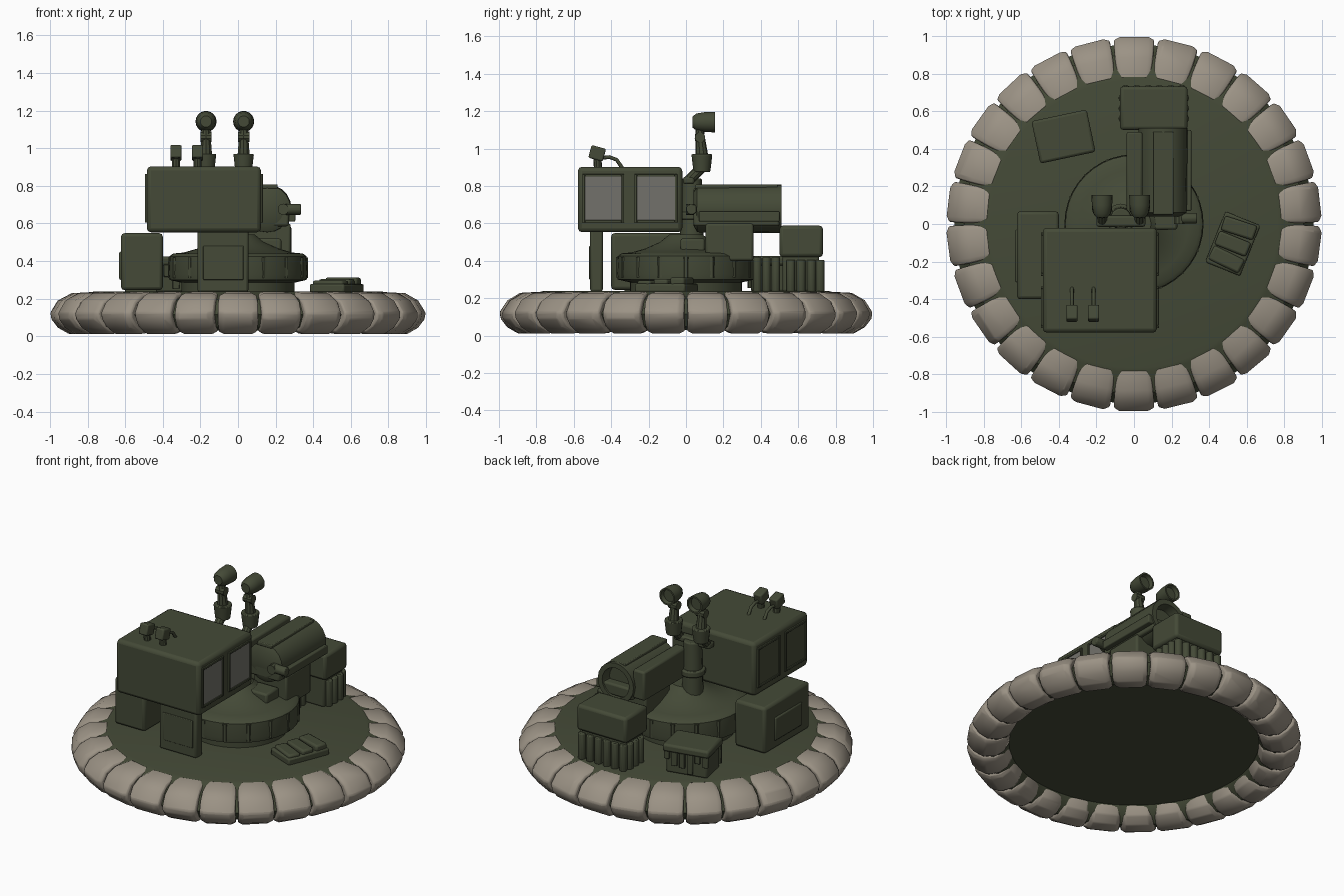
import bpy, bmesh, random
from math import sin, cos, pi, radians
from mathutils import Vector, Matrix

random.seed(4)
cube = bpy.data.objects.get("Cube")
if cube:
    bpy.data.objects.remove(cube)


def material(name, rgb):
    m = bpy.data.materials.new(name)
    m.use_nodes = True
    m.diffuse_color = (*rgb, 1)
    m.node_tree.nodes["Principled BSDF"].inputs["Base Color"].default_value = (*rgb, 1)
    return m


GREEN = material("olive green", (0.058, 0.068, 0.038))
STONE = material("warm grey stone", (0.33, 0.29, 0.235))
GLASS = material("grey window", (0.17, 0.165, 0.145))


def finish(name, bm, mat, bevel=0.0):
    bmesh.ops.recalc_face_normals(bm, faces=bm.faces)
    me = bpy.data.meshes.new(name)
    bm.to_mesh(me)
    bm.free()
    ob = bpy.data.objects.new(name, me)
    bpy.context.collection.objects.link(ob)
    me.materials.append(mat)
    if bevel:
        mod = ob.modifiers.new("Bevel", "BEVEL")
        mod.width, mod.segments, mod.limit_method = bevel, 2, "ANGLE"
    bpy.ops.object.select_all(action="DESELECT")
    ob.select_set(True)
    bpy.context.view_layer.objects.active = ob
    bpy.ops.object.shade_smooth_by_angle(angle=radians(35))


def box(name, x, y, z, mat=GREEN, bevel=0.012, turn=0, tilt=0):
    """Box from three (low, high) ranges, turned about its own centre."""
    bm = bmesh.new()
    bmesh.ops.create_cube(bm, size=1)
    size = Vector([r[1] - r[0] for r in (x, y, z)])
    mid = Vector([(r[0] + r[1]) / 2 for r in (x, y, z)])
    bm.transform(Matrix.Translation(mid) @ Matrix.Rotation(radians(turn), 4, "Z")
                 @ Matrix.Rotation(radians(tilt), 4, "X") @ Matrix.Diagonal((*size, 1)))
    finish(name, bm, mat, bevel)


def rod(name, a, b, r1, r2=None, sides=16, bevel=0.0):
    """Cylinder or cone between two points."""
    a, b = Vector(a), Vector(b)
    bm = bmesh.new()
    bmesh.ops.create_cone(bm, cap_ends=True, segments=sides, radius1=r1,
                          radius2=r1 if r2 is None else r2, depth=(b - a).length)
    q = (b - a).to_track_quat("Z", "Y").to_matrix().to_4x4()
    bm.transform(Matrix.Translation((a + b) / 2) @ q)
    finish(name, bm, GREEN, bevel)


def lathe(name, profile, sides, frame=Matrix()):
    """Spin an (r, z) profile about z, then place it with frame."""
    bm = bmesh.new()
    rings = [[bm.verts.new((r * cos(2 * pi * i / sides), r * sin(2 * pi * i / sides), z))
              for i in range(sides)] for r, z in profile]
    for lo, hi in zip(rings, rings[1:]):
        for i in range(sides):
            j = (i + 1) % sides
            bm.faces.new((lo[i], lo[j], hi[j], hi[i]))
    bm.faces.new(rings[0])
    bm.faces.new(rings[-1])
    bm.transform(frame)
    finish(name, bm, GREEN)


def cable(name, points, radius):
    cu = bpy.data.curves.new(name, "CURVE")
    cu.dimensions, cu.bevel_depth, cu.bevel_resolution = "3D", radius, 2
    sp = cu.splines.new("POLY")
    sp.points.add(len(points) - 1)
    for p, co in zip(sp.points, points):
        p.co = (*co, 1)
    ob = bpy.data.objects.new(name, cu)
    cu.materials.append(GREEN)
    bpy.context.collection.objects.link(ob)


# Round base: deck, hollow underside and a core behind the stones
lathe("base_disc", [(0.745, 0.11), (0.775, 0.06), (0.84, 0.03), (0.91, 0.05), (0.955, 0.115),
                    (0.9, 0.195), (0.79, 0.232), (0.765, 0.238)], 78)

# Ring of rounded stones
STONES = 26
SECTION = [(0.742, 0.11), (0.765, 0.05), (0.82, 0.014), (0.895, 0.01), (0.955, 0.045),
           (0.99, 0.09), (0.996, 0.125), (0.955, 0.19), (0.885, 0.23), (0.775, 0.236)]
for k in range(STONES):
    bm = bmesh.new()
    loops = []
    for side, shrink in ((-1, 0.86), (-0.72, 0.99), (0.72, 0.99), (1, 0.86)):
        loop = []
        for r, z in SECTION:
            rr = 0.86 + (r - 0.86) * shrink + random.uniform(-0.003, 0.003)
            zz = 0.12 + (z - 0.12) * shrink
            half = min(0.121 * rr - 0.005, 0.107)
            loop.append(bm.verts.new((rr, side * half, zz)))
        loops.append(loop)
    n = len(SECTION)
    for a, b in zip(loops, loops[1:]):
        for i in range(n):
            bm.faces.new((a[i], a[(i + 1) % n], b[(i + 1) % n], b[i]))
    bm.faces.new(loops[0])
    bm.faces.new(loops[-1])
    bm.transform(Matrix.Rotation(pi / 2 + 2 * pi * k / STONES, 4, "Z"))
    finish(f"stone_{k + 1}", bm, STONE, 0.008)

# Turntable with ribbed rim and low domed hub
lathe("turntable", [(0.3, 0.23), (0.3, 0.285), (0.365, 0.3), (0.37, 0.33), (0.365, 0.425),
                    (0.345, 0.44), (0.29, 0.445), (0.22, 0.465), (0.14, 0.5), (0.09, 0.54)], 40)
for k in range(16):
    a = 2 * pi * k / 16
    rod(f"rim_rib_{k + 1}", (0.358 * cos(a), 0.358 * sin(a), 0.31),
        (0.358 * cos(a), 0.358 * sin(a), 0.42), 0.016, sides=6)
rod("mast", (-0.07, 0.03, 0.48), (-0.07, 0.03, 0.84), 0.065, 0.055, 14, 0.008)
rod("mast_collar", (-0.07, 0.03, 0.62), (-0.07, 0.03, 0.66), 0.078, sides=14, bevel=0.008)
box("mast_bracket", (-0.2, 0.06), (-0.015, 0.045), (0.81, 0.85))

# Cabin with two framed panes on each side
box("cabin", (-0.485, 0.122), (-0.578, -0.02), (0.553, 0.903), bevel=0.022)
for x, mat, side in ((0.122, GLASS, "left"), (-0.485, GREEN, "right")):
    s = 1 if x > 0 else -1
    for i, (y0, y1) in enumerate(((-0.54, -0.345), (-0.262, -0.06))):
        box(f"{side}_pane_{i + 1}", (x - 0.003, x + 0.003), (y0, y1), (0.618, 0.85), mat, 0)
        for j, (fy, fz) in enumerate((((y0 - 0.014, y0), (0.604, 0.864)),
                                      ((y1, y1 + 0.014), (0.604, 0.864)),
                                      ((y0, y1), (0.604, 0.618)), ((y0, y1), (0.85, 0.864)))):
            box(f"{side}_frame_{i + 1}_{j + 1}", sorted((x - 0.01 * s, x + 0.01 * s)), fy, fz,
                bevel=0.003)
box("cabin_leg", (-0.215, 0.055), (-0.512, -0.445), (0.235, 0.57))
box("leg_panel", (-0.185, 0.03), (-0.518, -0.508), (0.3, 0.48), bevel=0.004)

# Roof sensors with cables
for i, x in enumerate((-0.33, -0.215)):
    rod(f"sensor_foot_{i + 1}", (x, -0.47, 0.89), (x, -0.475, 0.96), 0.022, sides=10)
    box(f"sensor_head_{i + 1}", (x - 0.03, x + 0.03), (-0.515, -0.435), (0.94, 1.01),
        bevel=0.008, tilt=-15)
    cable(f"sensor_cable_{i + 1}", [(x, -0.45, 0.95), (x, -0.41, 0.955), (x, -0.37, 0.94),
                                    (x, -0.34, 0.895)], 0.01)

# Pair of lamps on jointed stems
for i, x in enumerate((-0.17, 0.03)):
    rod(f"lamp_arm_{i + 1}", (x, 0.015, 0.83), (x, 0.085, 0.9), 0.028, sides=10)
    rod(f"lamp_base_{i + 1}", (x, 0.085, 0.875), (x, 0.085, 0.97), 0.045, 0.056, 14, 0.006)
    rod(f"lamp_stem_{i + 1}", (x, 0.085, 0.96), (x, 0.075, 1.06), 0.034, 0.026, 10)
    rod(f"lamp_joint_{i + 1}", (x - 0.03, 0.075, 1.06), (x + 0.03, 0.075, 1.06), 0.028, sides=10)
    rod(f"lamp_neck_{i + 1}", (x, 0.07, 1.05), (x, 0.08, 1.13), 0.024, sides=10)
    lathe(f"lamp_head_{i + 1}", [(0.03, -0.065), (0.046, -0.045), (0.054, 0.0), (0.056, 0.055),
                                 (0.046, 0.055), (0.04, 0.03)], 18,
          Matrix.Translation((x, 0.1, 1.142)) @ Matrix.Rotation(-pi / 2, 4, "X"))

# Launcher tube with pedestal and side gear
lathe("launcher_tube", [(0.09, -0.235), (0.125, -0.215), (0.13, 0.2), (0.13, 0.235),
                        (0.098, 0.235), (0.09, 0.17)], 20,
      Matrix.Translation((0.155, 0.275, 0.678)) @ Matrix.Rotation(-pi / 2, 4, "X"))
box("launcher_cradle", (0.04, 0.27), (0.04, 0.5), (0.585, 0.66))
box("launcher_top_rail", (0.1, 0.21), (0.05, 0.49), (0.785, 0.808), bevel=0.005)
box("launcher_side_case", (-0.04, 0.045), (0.04, 0.49), (0.6, 0.79))
box("launcher_step", (0.26, 0.305), (0.07, 0.5), (0.61, 0.665), bevel=0.006)
box("launcher_pedestal", (0.04, 0.28), (0.105, 0.36), (0.4, 0.6))
rod("sight_knob", (0.25, 0.03, 0.675), (0.335, 0.03, 0.675), 0.03, sides=10, bevel=0.006)
rod("sight_arm", (0.24, 0.0, 0.675), (0.24, 0.1, 0.675), 0.03, sides=10)
box("turntable_seat", (0.08, 0.23), (-0.03, 0.1), (0.43, 0.52))

# Side cabinet
box("side_cabinet", (-0.622, -0.4), (-0.4, 0.068), (0.245, 0.548), bevel=0.018)
box("cabinet_panel", (-0.632, -0.6), (-0.31, -0.03), (0.3, 0.45), bevel=0.008)
for y in (-0.3, -0.03):
    box("cabinet_foot", (-0.6, -0.43), (y - 0.03, y + 0.03), (0.232, 0.26), bevel=0.004)

# Rear equipment case with canisters along its sides
box("rear_case", (-0.055, 0.265), (0.515, 0.712), (0.235, 0.57), bevel=0.012)
box("rear_case_lid", (-0.075, 0.285), (0.5, 0.732), (0.42, 0.588), bevel=0.018)
for i in range(6):
    x = -0.045 + 0.06 * i
    rod(f"rear_canister_{i + 1}", (x, 0.716, 0.235), (x, 0.716, 0.405), 0.025, sides=10, bevel=0.006)
for side, x in (("left", 0.268), ("right", -0.058)):
    for i in range(3):
        y = 0.56 + 0.055 * i
        rod(f"{side}_canister_{i + 1}", (x, y, 0.235), (x, y, 0.405), 0.025, sides=10, bevel=0.006)
for i in range(3):
    y = 0.38 + 0.05 * i
    rod(f"shell_{i + 1}", (0.13, y, 0.235), (0.13, y, 0.42), 0.024, sides=10, bevel=0.006)

# Covered crate with hanging fringe
box("crate", (-0.51, -0.24), (0.37, 0.56), (0.235, 0.4), turn=12)
box("crate_cover", (-0.525, -0.225), (0.35, 0.58), (0.375, 0.425), bevel=0.014, turn=12)
for s in (-1, 1):
    for i in range(6):
        p = (Vector((-0.375, 0.465, 0)) + Matrix.Rotation(radians(12), 3, "Z")
             @ Vector((-0.125 + 0.05 * i, s * 0.102, 0)))
        drop = random.uniform(0.25, 0.33)
        box("crate_fringe", (p.x - 0.018, p.x + 0.018), (p.y - 0.008, p.y + 0.008),
            (drop, 0.4), bevel=0.004, turn=12)

# Low pile of packs on the deck
box("pack_tray", (0.425, 0.625), (-0.25, 0.04), (0.232, 0.278), bevel=0.01, turn=-22)
for i in range(3):
    c = (Vector((0.525, -0.105, 0)) + Matrix.Rotation(radians(-22), 3, "Z")
         @ Vector((0, -0.09 + 0.09 * i, 0)))
    box(f"pack_{i + 1}", (c.x - 0.09, c.x + 0.09), (c.y - 0.04, c.y + 0.04),
        (0.265, 0.296 + 0.008 * i), bevel=0.012, turn=-22 + 4 * (i - 1))
